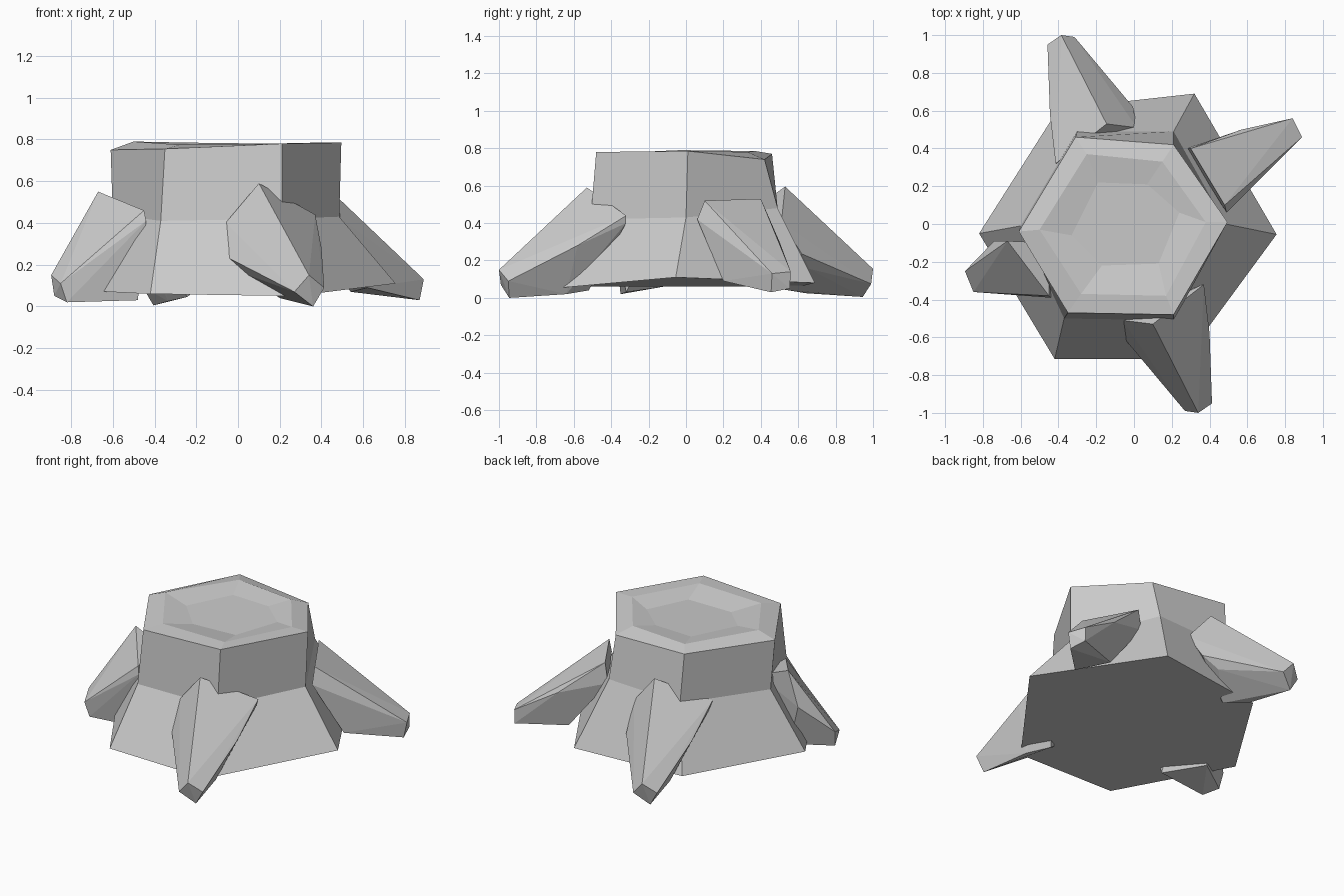
import bpy, bmesh
from mathutils import Vector, Matrix

if "Cube" in bpy.data.objects:
    bpy.data.objects.remove(bpy.data.objects["Cube"])

grey = bpy.data.materials.new("plain grey")
grey.diffuse_color = (0.6, 0.6, 0.6, 1)
grey.use_nodes = True
grey.node_tree.nodes["Principled BSDF"].inputs["Base Color"].default_value = grey.diffuse_color


def finish(bm, name):
    bmesh.ops.recalc_face_normals(bm, faces=bm.faces)
    mesh = bpy.data.meshes.new(name)
    bm.to_mesh(mesh)
    bm.free()
    mesh.materials.append(grey)
    obj = bpy.data.objects.new(name, mesh)
    bpy.context.collection.objects.link(obj)
    return obj


def loft(name, rings):
    """Bridge six-sided rings from bottom to top and cap both ends."""
    bm = bmesh.new()
    loops = [[bm.verts.new(p) for p in ring] for ring in rings]
    for a, b in zip(loops, loops[1:]):
        n = len(a)
        for i in range(n):
            j = (i + 1) % n
            bm.faces.new((a[i], a[j], b[j], b[i]))
    bm.faces.new(loops[0][::-1])
    bm.faces.new(loops[-1])
    return finish(bm, name)


def root(name, points, matrix=Matrix()):
    """Faceted root made as the hull of its corner points."""
    bm = bmesh.new()
    for p in points:
        bm.verts.new(matrix @ Vector(p))
    out = bmesh.ops.convex_hull(bm, input=bm.verts)
    loose = {g for g in out["geom_interior"] + out["geom_unused"]
             if isinstance(g, bmesh.types.BMVert)}
    bmesh.ops.delete(bm, geom=list(loose), context='VERTS')
    bmesh.ops.dissolve_limit(bm, angle_limit=0.03, verts=bm.verts, edges=bm.edges)
    return finish(bm, name)


# Trunk: flared base, waist, cut rim and shallow dished top, counter-clockwise from +x
base = [(.755, -.055, .11), (.32, .69, .08), (-.40, .61, .06),
        (-.82, -.05, .08), (-.42, -.715, .06), (.27, -.715, .05)]
waist = [(.485, 0, .43), (.21, .49, .48), (-.30, .49, .46),
         (-.60, -.01, .44), (-.37, -.50, .41), (.21, -.51, .42)]
rim = [(.495, .01, .785), (.21, .42, .74), (-.31, .46, .77),
       (-.61, -.04, .75), (-.35, -.47, .755), (.21, -.48, .78)]
lip = [(.38, .01, .785), (.15, .33, .78), (-.25, .37, .785),
       (-.50, -.03, .79), (-.28, -.37, .775), (.17, -.38, .78)]
hollow = [(.24, .06, .76), (.07, .21, .76), (-.19, .22, .76),
          (-.33, -.06, .76), (-.17, -.22, .745), (.13, -.21, .75)]
loft("trunk", [base, waist, rim, lip, hollow])

# Large root, used at the front and turned half round for the back
large = [(.10, -.53, .59), (-.06, -.51, .40), (-.04, -.62, .23),
         (.05, -.66, .15), (.21, -.48, .50), (.37, -.32, .44),
         (.36, -.32, .40), (.40, -.58, .28), (.29, -.64, .02), (.20, -.52, .04),
         (.34, -1.0, .15), (.27, -.99, .07), (.36, -.945, .0), (.413, -.95, .09)]
root("front_root", large)
root("back_root", large,
     Matrix.Translation((-.045, 0, .005)) @ Matrix.Rotation(3.14159, 4, 'Z'))

# Right root
root("right_root", [
    (.48, .10, .52), (.49, .06, .42), (.30, .40, .53), (.28, .40, .40),
    (.57, .50, .30), (.62, .20, .09), (.54, .43, .07),
    (.89, .46, .13), (.87, .455, .03), (.84, .56, .14), (.84, .555, .05)])

# Left root
root("left_root", [
    (-.67, -.09, .55), (-.74, -.09, .33), (-.45, -.38, .46),
    (-.44, -.39, .41), (-.45, -.10, .46), (-.48, -.32, .03),
    (-.66, -.12, .06), (-.895, -.25, .15), (-.88, -.27, .05),
    (-.82, -.35, .02), (-.85, -.36, .11)])
